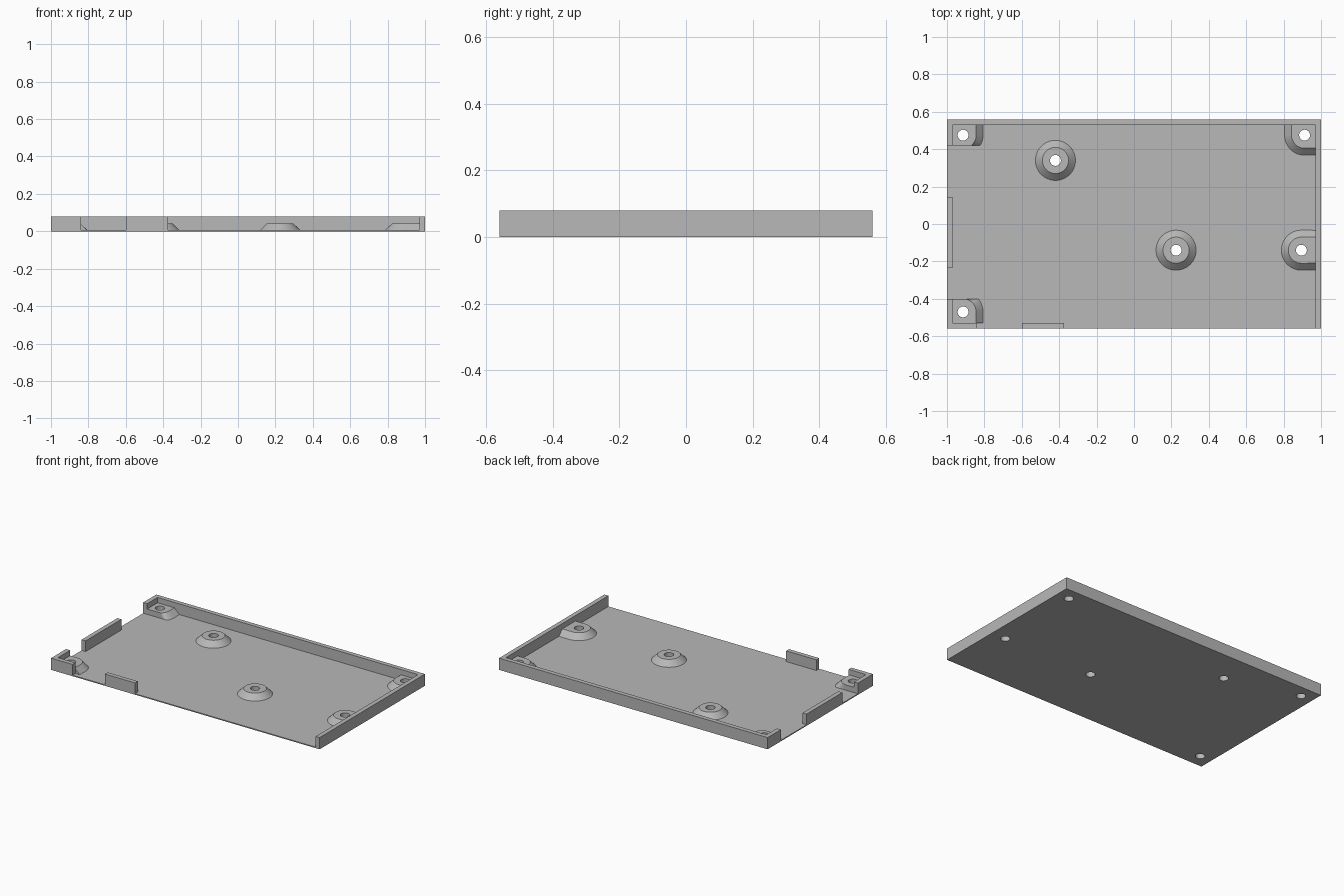
import bpy
import bmesh
import math

cube = bpy.data.objects.get("Cube")
if cube:
    bpy.data.objects.remove(cube, do_unlink=True)

# Main dimensions
HX, HY = 1.0, 0.56
HEIGHT, FLOOR, WALL = 0.079, 0.007, 0.03
IX, IY = HX - WALL, HY - WALL
BASE_R, TOP_R, HOLE_R, POST_Z = 0.107, 0.07, 0.029, 0.043
LEFT_CUT, FRONT_CUT = 0.42, -0.40
SEGMENTS = 64

grey = bpy.data.materials.new("plain_grey")
grey.use_nodes = True
colour = (0.48, 0.48, 0.48, 1)
grey.diffuse_color = colour
grey.node_tree.nodes["Principled BSDF"].inputs["Base Color"].default_value = colour


def finish(name, bm):
    bmesh.ops.recalc_face_normals(bm, faces=bm.faces)
    mesh = bpy.data.meshes.new(name)
    bm.to_mesh(mesh)
    bm.free()
    mesh.materials.append(grey)
    obj = bpy.data.objects.new(name, mesh)
    bpy.context.collection.objects.link(obj)
    return obj


def smooth(obj):
    bpy.ops.object.select_all(action="DESELECT")
    obj.select_set(True)
    bpy.context.view_layer.objects.active = obj
    bpy.ops.object.shade_smooth_by_angle(angle=math.radians(25))


def prism(name, outline, z0, z1):
    """Extrude a plan outline between two heights."""
    bm = bmesh.new()
    face = bm.faces.new([bm.verts.new((x, y, z0)) for x, y in outline])
    top = bmesh.ops.extrude_face_region(bm, geom=[face], use_keep_orig=True)["geom"]
    verts = [v for v in top if isinstance(v, bmesh.types.BMVert)]
    bmesh.ops.translate(bm, vec=(0, 0, z1 - z0), verts=verts)
    return finish(name, bm)


def box_outline(x0, x1, y0, y1):
    return [(x0, y0), (x1, y0), (x1, y1), (x0, y1)]


def post(name, cx, cy, side=0, end=0, cut=None):
    """Tapered screw post, stretched to a side or end wall and optionally cut flat."""
    def ring(bm, r, z, stretch):
        verts = []
        for i in range(SEGMENTS):
            a = math.tau * i / SEGMENTS
            dx, dy = r * math.cos(a), r * math.sin(a)
            x, y = cx + dx, cy + dy
            if stretch:
                if dx * side > 1e-6:
                    x = side * IX
                if dy * end > 1e-6:
                    y = end * IY
                if cut is not None:
                    y = max(y, cut) if end > 0 else min(y, cut)
            verts.append(bm.verts.new((x, y, z)))
        return verts

    bm = bmesh.new()
    rings = [ring(bm, BASE_R, FLOOR, True), ring(bm, TOP_R, POST_Z, True),
             ring(bm, HOLE_R, POST_Z, False), ring(bm, HOLE_R, FLOOR, False)]
    for k, low in enumerate(rings):
        high = rings[(k + 1) % len(rings)]
        for i in range(SEGMENTS):
            j = (i + 1) % SEGMENTS
            bm.faces.new((low[i], low[j], high[j], high[i]))
    bmesh.ops.remove_doubles(bm, verts=bm.verts, dist=1e-5)
    bmesh.ops.dissolve_degenerate(bm, dist=1e-5, edges=bm.edges)
    smooth(finish(name, bm))


# Screw posts
posts = [
    ("back_post", -0.42, 0.34),
    ("middle_post", 0.225, -0.14),
    ("side_post", 0.895, -0.14, 1),
    ("back_left_corner_post", 0.912, 0.475, 1, 1),
    ("back_right_corner_post", -0.914, 0.475, -1, 1, LEFT_CUT),
    ("front_right_corner_post", -0.914, -0.47, -1, -1, FRONT_CUT),
]
for spec in posts:
    post(*spec)

# Floor plate, drilled under every post
floor = prism("floor_plate", box_outline(-HX, HX, -HY, HY), 0, FLOOR)
bm = bmesh.new()
for spec in posts:
    drill = bmesh.ops.create_cone(bm, cap_ends=True, segments=SEGMENTS,
                                  radius1=HOLE_R, radius2=HOLE_R, depth=0.1)
    bmesh.ops.translate(bm, vec=(spec[1], spec[2], 0), verts=drill["verts"])
cutter = finish("hole_cutter", bm)
cutter.hide_render = True
mod = floor.modifiers.new("holes", "BOOLEAN")
mod.operation, mod.solver, mod.object = "DIFFERENCE", "EXACT", cutter
bpy.context.view_layer.objects.active = floor
bpy.ops.object.modifier_apply(modifier=mod.name)
bpy.data.objects.remove(cutter, do_unlink=True)

# Long wall around the back and left sides, returning at the back right corner
prism("main_wall", [(-HX, LEFT_CUT), (-IX, LEFT_CUT), (-IX, IY), (IX, IY),
                    (IX, -HY), (HX, -HY), (HX, HY), (-HX, HY)], FLOOR, HEIGHT)

# Short corner wall at the front right
prism("corner_wall", [(-HX, -HY), (-0.84, -HY), (-0.84, -IY), (-IX, -IY),
                      (-IX, FRONT_CUT), (-HX, FRONT_CUT)], FLOOR, HEIGHT)

# Free-standing wall tabs
prism("right_tab", box_outline(-HX, -IX, -0.235, 0.145), FLOOR, HEIGHT)
prism("front_tab", box_outline(-0.6, -0.375, -HY, -IY), FLOOR, HEIGHT)
